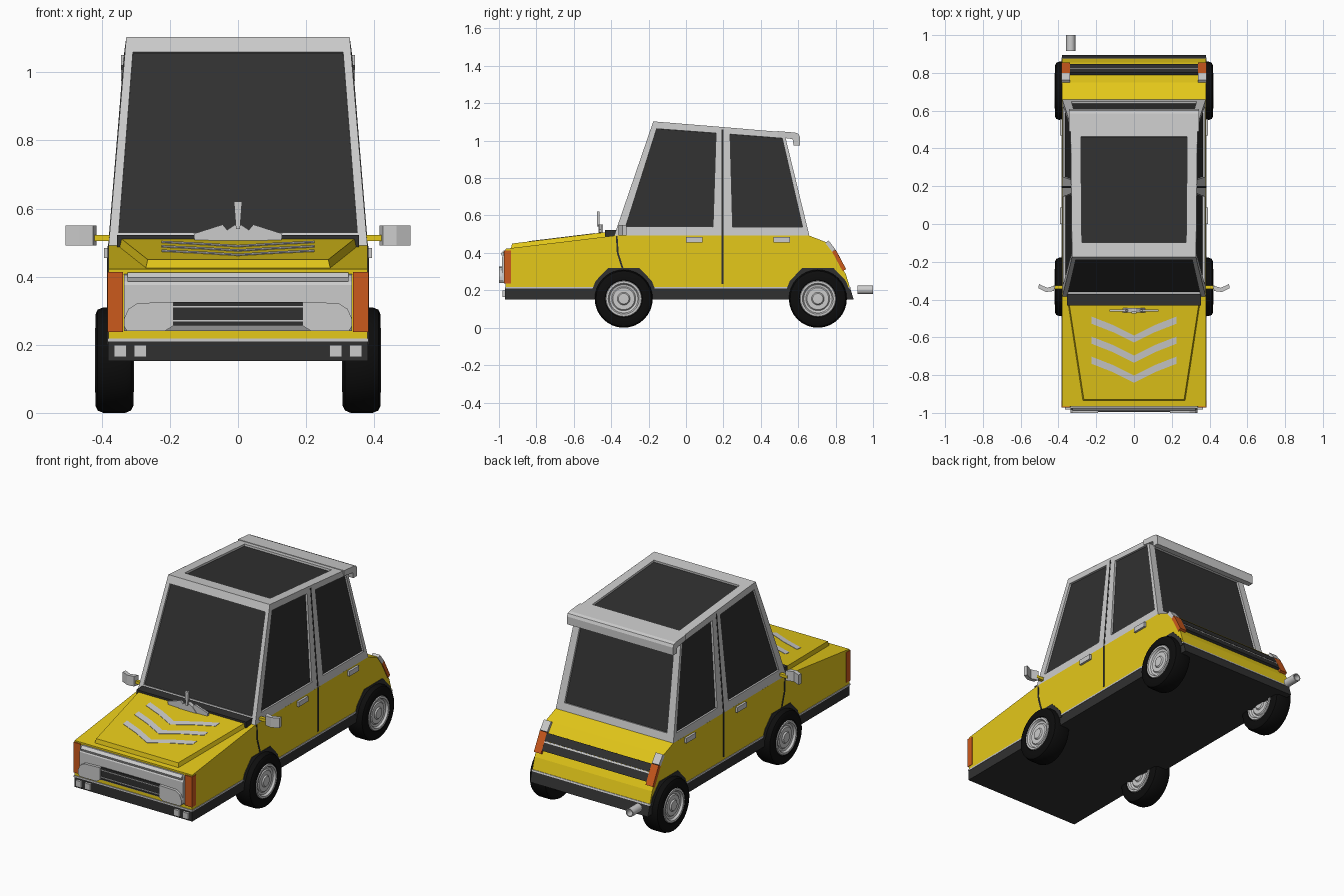
import bpy, bmesh, math
from mathutils import Vector, Matrix

if "Cube" in bpy.data.objects:
    bpy.data.objects.remove(bpy.data.objects["Cube"])


def material(name, rgb):
    m = bpy.data.materials.new(name)
    m.diffuse_color = (*rgb, 1)
    m.use_nodes = True
    m.node_tree.nodes["Principled BSDF"].inputs["Base Color"].default_value = m.diffuse_color
    return m


YELLOW = material("yellow_paint", (0.78, 0.58, 0.01))
DARK = material("dark_trim", (0.03, 0.03, 0.03))
BLACK = material("rubber", (0.004, 0.004, 0.004))
ORANGE = material("orange_lens", (0.6, 0.1, 0.012))


def finish(name, bm, mats=(), mirror=False):
    bmesh.ops.remove_doubles(bm, verts=bm.verts, dist=1e-5)
    bmesh.ops.recalc_face_normals(bm, faces=bm.faces)
    me = bpy.data.meshes.new(name)
    bm.to_mesh(me)
    bm.free()
    ob = bpy.data.objects.new(name, me)
    bpy.context.collection.objects.link(ob)
    for m in mats:
        me.materials.append(m)
    if mirror:
        ob.modifiers.new("mirror", "MIRROR")
    return ob


def prism(name, pts, vec, mat=None, mirror=False):
    """Extrude a flat polygon of 3D points along vec."""
    bm = bmesh.new()
    f = bm.faces.new([bm.verts.new(p) for p in pts])
    ext = bmesh.ops.extrude_face_region(bm, geom=[f], use_keep_orig=True)
    bmesh.ops.translate(bm, vec=vec, verts=[v for v in ext["geom"] if isinstance(v, bmesh.types.BMVert)])
    return finish(name, bm, [mat] if mat else [], mirror)


def side_prism(name, yz, x0, x1, mat=None, mirror=False):
    return prism(name, [(x0, y, z) for y, z in yz], (x1 - x0, 0, 0), mat, mirror)


def front_prism(name, xz, y0, y1, mat=None, mirror=False):
    return prism(name, [(x, y0, z) for x, z in xz], (0, y1 - y0, 0), mat, mirror)


def box(name, x, y, z, mat=None, mirror=False):
    return side_prism(name, [(y[0], z[0]), (y[1], z[0]), (y[1], z[1]), (y[0], z[1])], x[0], x[1], mat, mirror)


def strip(name, p0, p1, x0, x1, t, mat=None, mirror=False):
    """Bar lying on a sloped line of the rear profile."""
    a, b = Vector(p0), Vector(p1)
    d = (b - a).normalized()
    n = Vector((-d.y, d.x))
    return side_prism(name, [a - n * 0.015, b - n * 0.015, b + n * t, a + n * t], x0, x1, mat, mirror)


def lathe(name, profile, centre, mat=None, axis="X", mirror=False):
    """Revolve (along-axis, radius) points round the axis."""
    bm = bmesh.new()
    vs = [bm.verts.new((a, 0, r)) for a, r in profile]
    es = [bm.edges.new(p) for p in zip(vs, vs[1:])]
    bmesh.ops.spin(bm, geom=vs + es, cent=(0, 0, 0), axis=(1, 0, 0), angle=math.tau, steps=32, use_merge=True)
    if axis == "Y":
        bmesh.ops.rotate(bm, verts=bm.verts, cent=(0, 0, 0), matrix=Matrix.Rotation(math.pi / 2, 3, "Z"))
    bmesh.ops.translate(bm, verts=bm.verts, vec=centre)
    ob = finish(name, bm, [mat] if mat else [], mirror)
    bpy.ops.object.select_all(action="DESELECT")
    ob.select_set(True)
    bpy.context.view_layer.objects.active = ob
    bpy.ops.object.shade_smooth_by_angle(angle=math.radians(35))
    return ob


# Lower body, skirt and trim line
side_prism("body", [(-0.965, 0.216), (-0.965, 0.422), (-0.385, 0.492), (0.66, 0.492), (0.75, 0.457),
                    (0.787, 0.41), (0.855, 0.285), (0.876, 0.216)], -0.38, 0.38, YELLOW)
side_prism("skirt", [(-0.967, 0.152), (-0.967, 0.212), (0.878, 0.212), (0.896, 0.152)], -0.381, 0.381, DARK)
side_prism("trim_line", [(-0.969, 0.21), (-0.969, 0.219), (0.878, 0.219), (0.881, 0.21)], -0.383, 0.383)

# Cabin: each panel is a frame with a recessed pane
bm = bmesh.new()
MID = Vector((0, 0.15, 0.8))


def panel(corners, u0, u1, v0, v1):
    bl, br, tr, tl = [Vector(c) for c in corners]
    at = lambda u, v: bl.lerp(br, u).lerp(tl.lerp(tr, u), v)
    n = (br - bl).cross(tl - bl).normalized()
    if n.dot(bl - MID) < 0:
        n.negate()
    inner = [at(u0, v0), at(u1, v0), at(u1, v1), at(u0, v1)]
    rings = [[bl, br, tr, tl], inner, [p - n * 0.012 for p in inner]]
    rings = [[bm.verts.new(p) for p in r] for r in rings]
    for a, b in zip(rings, rings[1:]):
        for i in range(4):
            j = (i + 1) % 4
            bm.faces.new((a[i], a[j], b[j], b[i]))
    bm.faces.new(rings[2]).material_index = 1


def corner(s, y, z, x):
    return (s * x, y, z)


FB, FT = (-0.385, 0.49, 0.38), (-0.175, 1.103, 0.328)
MB, MT = (0.195, 0.49, 0.38), (0.195, 1.073, 0.332)
RB, RT = (0.66, 0.49, 0.38), (0.525, 1.045, 0.336)
for s in (1, -1):
    panel([corner(s, *p) for p in (FB, MB, MT, FT)], 0.08, 0.91, 0.085, 0.94)
    panel([corner(s, *p) for p in (MB, RB, RT, MT)], 0.12, 0.945, 0.085, 0.94)
panel([corner(-1, *FB), corner(1, *FB), corner(1, *FT), corner(-1, *FT)], 0.035, 0.965, 0.065, 0.93)
panel([corner(-1, *RB), corner(1, *RB), corner(1, *RT), corner(-1, *RT)], 0.06, 0.94, 0.08, 0.93)
panel([corner(-1, *FT), corner(1, *FT), corner(1, *RT), corner(-1, *RT)], 0.08, 0.92, 0.11, 0.91)
cabin = finish("cabin", bm)
grey = material("cabin_frame", (0.8, 0.8, 0.8))
cabin.data.materials.append(grey)
cabin.data.materials.append(DARK)

# Roof spoiler hooking down at the rear
side_prism("roof_spoiler", [(0.49, 1.051), (0.585, 1.043), (0.602, 1.036), (0.609, 1.02), (0.609, 0.975),
                            (0.575, 0.975), (0.57, 1.008), (0.49, 1.02)], -0.343, 0.343)

# Raised hood panel with chevrons, cowl and ornament
hood_z = lambda y: 0.45 + (y + 0.93) * 0.1216
bm = bmesh.new()
for drop, flare in ((0, 0), (0.035, 0.008)):
    bm.faces.new([bm.verts.new((x, y, hood_z(y) - drop)) for x, y in
                  ((-0.265 - flare, -0.93 - flare), (0.265 + flare, -0.93 - flare),
                   (0.345 + flare, -0.41), (-0.345 - flare, -0.41))])
bmesh.ops.bridge_loops(bm, edges=bm.edges[:])
finish("hood_panel", bm, [YELLOW])
for i in range(3):
    y = -0.49 - 0.106 * i
    spine = [(-0.225, y), (-0.11, y - 0.045), (0, y - 0.1), (0.11, y - 0.045), (0.225, y)]
    outline = spine + [(x, t - 0.038) for x, t in reversed(spine)]
    prism(f"hood_chevron_{i + 1}", [(x, t, hood_z(t) - 0.002) for x, t in outline], (0, 0, 0.004))
box("cowl", (-0.355, 0.355), (-0.432, -0.372), (0.47, 0.522), DARK)
front_prism("ornament_base", [(-0.065, 0.5), (-0.035, 0.535), (-0.01, 0.552), (0.01, 0.552),
                              (0.035, 0.535), (0.065, 0.5)], -0.468, -0.445)
front_prism("ornament_fin", [(-0.006, 0.54), (0.006, 0.54), (0.012, 0.62), (-0.012, 0.62)], -0.475, -0.462)
front_prism("ornament_wings", [(0.03, 0.535), (0.045, 0.553), (0.13, 0.526), (0.128, 0.508), (0.06, 0.506)],
            -0.464, -0.452, None, True)

# Nose: panel, headlights, grille and indicators
side_prism("nose_panel", [(-0.95, 0.24), (-0.97, 0.24), (-0.984, 0.265), (-0.984, 0.375), (-0.978, 0.385),
                          (-0.978, 0.405), (-0.95, 0.41)], -0.335, 0.335)
side_prism("nose_brow", [(-0.96, 0.385), (-0.985, 0.385), (-0.99, 0.398), (-0.975, 0.412), (-0.96, 0.412)],
           -0.325, 0.325)
front_prism("headlight", [(0.19, 0.256), (0.215, 0.24), (0.325, 0.24), (0.335, 0.255), (0.335, 0.275),
                          (0.322, 0.305), (0.295, 0.322), (0.19, 0.326)], -1.0, -0.96, None, True)
box("grille", (-0.19, 0.19), (-0.992, -0.96), (0.256, 0.326), DARK)
for i, z in enumerate((0.27, 0.312)):
    box(f"grille_bar_{i + 1}", (-0.19, 0.19), (-0.996, -0.97), (z - 0.002, z + 0.002))
box("front_indicator", (0.338, 0.383), (-0.972, -0.935), (0.237, 0.414), ORANGE, True)
for i, x in enumerate((0.287, 0.346)):
    box(f"fog_light_{i + 1}", (x - 0.018, x + 0.018), (-0.981, -0.96), (0.164, 0.2), None, True)

# Rear band and lights
strip("rear_band_top", (0.81, 0.369), (0.788, 0.408), -0.338, 0.338, -0.003 + 0.006, DARK).name = "rear_band_upper"
for name, a, b, t, m in (("rear_band_lower", (0.835, 0.321), (0.813, 0.36), 0.003, DARK),
                         ("rear_band_line", (0.8135, 0.36), (0.809, 0.368), 0.005, None)):
    strip(name, a, b, -0.338, 0.338, t, m)
    bpy.data.objects[name].data.update()
for name, a, b, m in (("rear_lamp", (0.843, 0.306), (0.787, 0.41), ORANGE),
                      ("reverse_lamp", (0.787, 0.41), (0.75, 0.457), None)):
    strip(name, a, b, 0.338, 0.384, 0.007, m, True)

# Door seams, handles and wing mirrors
box("door_seam", (0.37, 0.3825), (0.19, 0.2), (0.235, 0.49), DARK, True)
prism("pillar_seam", [(0.3815, 0.19, 0.49), (0.3815, 0.2, 0.49), (0.334, 0.2, 1.06), (0.334, 0.19, 1.06)],
      (-0.01, 0, 0), DARK, True)
side_prism("fender_seam", [(-0.375, 0.49), (-0.366, 0.49), (-0.36, 0.4), (-0.332, 0.31), (-0.342, 0.31),
                           (-0.37, 0.4)], 0.37, 0.3825, DARK, True)
for i, y in enumerate((0.0, 0.468)):
    box(f"door_handle_{i + 1}", (0.37, 0.393), (y, y + 0.088), (0.455, 0.484), None, True)
box("mirror_stalk", (0.37, 0.425), (-0.345, -0.325), (0.505, 0.522), YELLOW, True)
prism("wing_mirror", [(0.415, -0.325, 0.492), (0.425, -0.355, 0.492), (0.465, -0.36, 0.492),
                      (0.507, -0.34, 0.492), (0.503, -0.318, 0.492), (0.46, -0.338, 0.492)],
      (0, 0, 0.058), None, True)

# Wheels (both faces alike) and angular arches
tyre = [(0.044, 0.092), (0.055, 0.1), (0.056, 0.133), (0.049, 0.148), (0.032, 0.155)]
hub = [(0.056, 0), (0.055, 0.028), (0.048, 0.034), (0.048, 0.058), (0.042, 0.064), (0.045, 0.076),
       (0.057, 0.083), (0.057, 0.094), (0.045, 0.1)]
for end, y in (("front", -0.333), ("rear", 0.705)):
    for part, prof, m in (("tyre", tyre, BLACK), ("hub", hub, None)):
        full = prof + [(-a, r) for a, r in reversed(prof)]
        lathe(f"{end}_{part}", full, (0.363, y, 0.155), m, mirror=True)
    side_prism(f"{end}_arch", [(y - 0.17, 0.2), (y - 0.15, 0.25), (y - 0.085, 0.318), (y + 0.085, 0.318),
                               (y + 0.15, 0.25), (y + 0.17, 0.2)], 0.33, 0.384, DARK, True)

# Exhaust pipe
lathe("exhaust", [(-0.042, 0), (-0.042, 0.024), (0.042, 0.024), (0.042, 0.018), (-0.02, 0.018), (-0.02, 0)],
      (-0.335, 0.958, 0.203), axis="Y")
